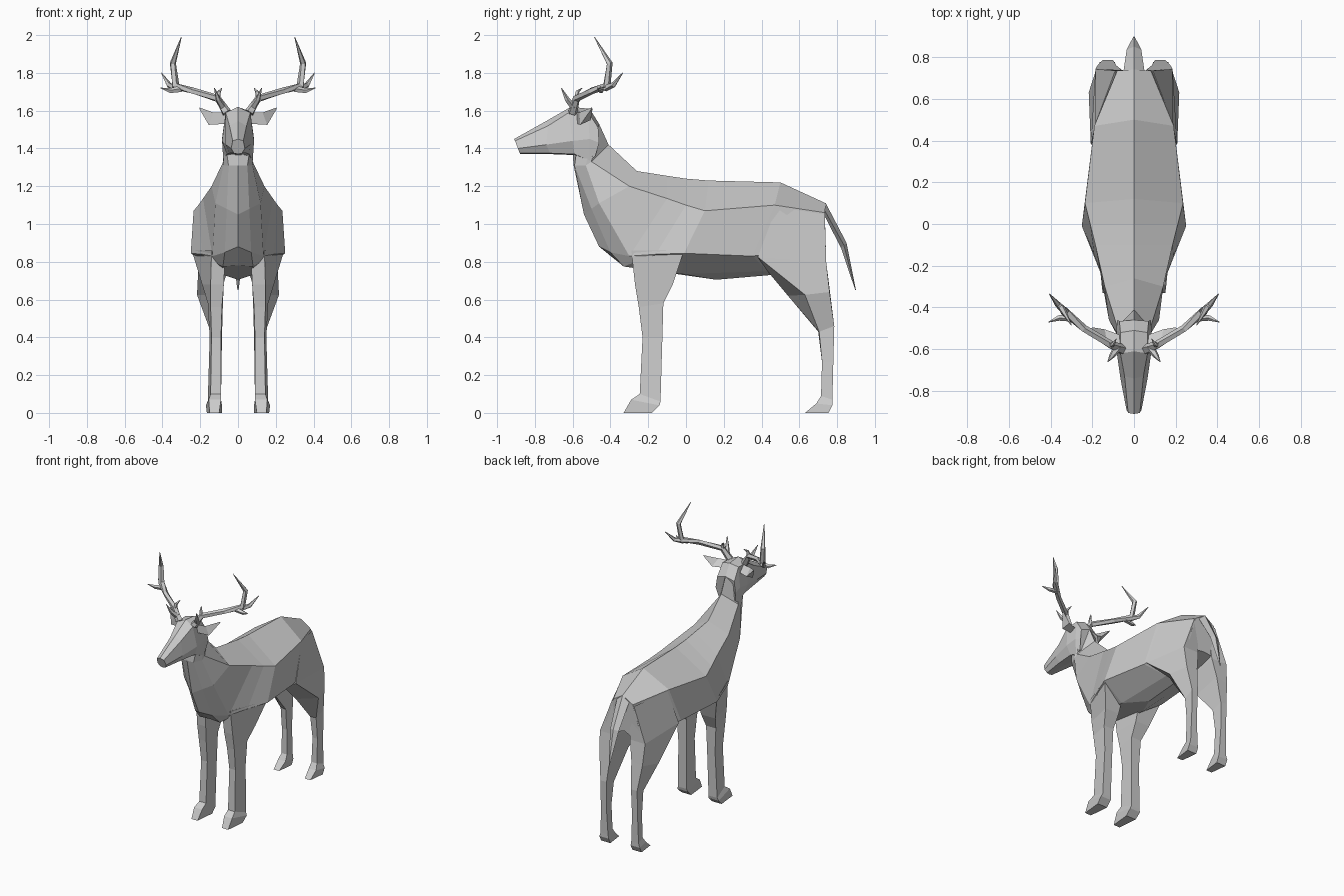
import bpy, bmesh
from mathutils import Vector
from math import cos, sin, tau


def loft(name, rings):
    """Skin a list of closed rings with flat faces and capped ends."""
    bm = bmesh.new()
    vs = [[bm.verts.new(p) for p in r] for r in rings]
    n = len(rings[0])
    for a, b in zip(vs, vs[1:]):
        for i in range(n):
            j = (i + 1) % n
            bm.faces.new((a[i], a[j], b[j], b[i]))
    bm.faces.new(vs[0])
    bm.faces.new(vs[-1])
    bmesh.ops.remove_doubles(bm, verts=bm.verts, dist=0.0005)
    bmesh.ops.recalc_face_normals(bm, faces=bm.faces)
    me = bpy.data.meshes.new(name)
    bm.to_mesh(me)
    bm.free()
    ob = bpy.data.objects.new(name, me)
    bpy.context.collection.objects.link(ob)
    return ob


def full(half):
    """Complete a half ring (top to bottom) by mirroring across x = 0."""
    return half + [(-x, y, z) for x, y, z in reversed(half[1:-1])]


def pair(name, rings):
    """A part plus its mirrored twin."""
    mod = loft(name, rings).modifiers.new("mirror", 'MIRROR')
    mod.use_axis = (True, False, False)


def tube(name, pts, radii, sides=5):
    """Tapered faceted tube along a path, with a mirrored twin."""
    pts = [Vector(p) for p in pts]
    rings = []
    for i, (p, r) in enumerate(zip(pts, radii)):
        d = (pts[min(i + 1, len(pts) - 1)] - pts[max(i - 1, 0)]).normalized()
        u = d.cross(Vector((0.3, 1, 0.1))).normalized()
        v = d.cross(u)
        rings.append([p + (u * cos(tau * k / sides) + v * sin(tau * k / sides)) * r
                      for k in range(sides)])
    pair(name, rings)


# Body and neck: spine, upper side, flank, keel, underside
body = [
    [(0, -.46, 1.53), (.07, -.48, 1.50), (.08, -.51, 1.42), (.06, -.58, 1.38), (0, -.60, 1.37)],
    [(0, -.41, 1.42), (.078, -.50, 1.33), (.077, -.53, 1.31), (.05, -.59, 1.31), (0, -.595, 1.31)],
    [(0, -.26, 1.28), (.14, -.30, 1.20), (.12, -.46, 1.11), (.06, -.50, 1.08), (0, -.54, 1.05)],
    [(0, -.10, 1.255), (.185, -.10, 1.135), (.135, -.30, .83), (.07, -.40, .85), (0, -.46, .88)],
    [(0, 0, 1.24), (.21, 0, 1.10), (.19, -.16, .84), (.08, -.33, .775), (0, -.33, .78)],
    [(0, .12, 1.23), (.235, .10, 1.07), (.25, -.01, .845), (.09, -.02, .735), (0, .16, .705)],
    [(0, .50, 1.22), (.19, .47, 1.10), (.205, .35, .83), (.08, .43, .75), (0, .45, .73)],
    [(0, .74, 1.11), (.08, .735, 1.06), (.14, .74, .88), (.07, .735, .82), (0, .72, .84)],
]
loft("body", [full(r) for r in body])

# Head: muzzle tip back to the nape
head = [
    [(0, -.91, 1.45), (.028, -.905, 1.44), (.036, -.89, 1.40), (.022, -.88, 1.375), (0, -.88, 1.37)],
    [(0, -.74, 1.545), (.045, -.73, 1.52), (.065, -.74, 1.42), (.045, -.72, 1.375), (0, -.72, 1.37)],
    [(0, -.61, 1.62), (.065, -.62, 1.59), (.085, -.60, 1.44), (.06, -.59, 1.37), (0, -.59, 1.365)],
    [(0, -.51, 1.61), (.065, -.52, 1.595), (.085, -.51, 1.45), (.078, -.51, 1.335), (0, -.56, 1.34)],
    [(0, -.46, 1.53), (.07, -.465, 1.51), (.08, -.46, 1.43), (.07, -.48, 1.36), (0, -.50, 1.36)],
]
loft("head", [full(r) for r in head])

# Ears
pair("ear", [
    [(.06, -.58, 1.59), (.07, -.575, 1.53), (.07, -.53, 1.55)],
    [(.13, -.565, 1.59), (.155, -.56, 1.525), (.14, -.505, 1.55)],
    [(.205, -.50, 1.617), (.205, -.50, 1.61), (.20, -.495, 1.61)],
])

# Antlers: main beam and its tines
tube("antler_beam", [(.06, -.60, 1.59), (.11, -.58, 1.665), (.24, -.50, 1.705), (.33, -.42, 1.73),
                     (.345, -.405, 1.85), (.30, -.485, 1.99)], [.026, .02, .018, .022, .017, .002])
tube("antler_brow_tine", [(.08, -.595, 1.62), (.105, -.63, 1.66), (.125, -.66, 1.72)], [.02, .014, .002])
tube("antler_inner_tine", [(.11, -.58, 1.66), (.10, -.575, 1.70), (.085, -.55, 1.72)], [.016, .01, .002])
tube("antler_rear_tine", [(.32, -.43, 1.72), (.365, -.385, 1.735), (.405, -.335, 1.80)], [.02, .015, .002])
tube("antler_side_tine", [(.30, -.45, 1.715), (.36, -.45, 1.705), (.41, -.47, 1.72)], [.018, .014, .002])

# Front legs: front outer, back outer, back inner, front inner
pair("front_leg", [
    [(.14, -.29, .86), (.245, -.01, .86), (.07, -.03, .80), (.07, -.28, .80)],
    [(.145, -.27, .68), (.19, -.07, .68), (.075, -.07, .68), (.075, -.27, .68)],
    [(.145, -.25, .56), (.16, -.12, .58), (.08, -.12, .58), (.085, -.25, .56)],
    [(.14, -.23, .40), (.15, -.125, .40), (.085, -.125, .40), (.09, -.23, .40)],
    [(.145, -.245, .10), (.16, -.135, .06), (.09, -.135, .06), (.09, -.245, .10)],
    [(.155, -.29, .07), (.17, -.14, .04), (.085, -.14, .04), (.09, -.29, .07)],
    [(.15, -.33, 0), (.165, -.18, 0), (.085, -.18, 0), (.10, -.33, 0)],
])

# Hind legs, same point order
pair("hind_leg", [
    [(.185, .48, 1.09), (.09, .735, 1.05), (.05, .72, .98), (.05, .50, .98)],
    [(.207, .38, .825), (.185, .742, .80), (.06, .74, .80), (.06, .44, .74)],
    [(.217, .63, .625), (.175, .76, .64), (.085, .76, .66), (.095, .54, .62)],
    [(.145, .705, .43), (.15, .785, .46), (.10, .785, .46), (.10, .70, .43)],
    [(.145, .72, .27), (.15, .78, .27), (.105, .78, .27), (.105, .72, .27)],
    [(.145, .715, .09), (.155, .775, .07), (.095, .775, .07), (.10, .715, .09)],
    [(.155, .69, .05), (.165, .775, .04), (.09, .775, .04), (.095, .69, .05)],
    [(.15, .63, 0), (.165, .755, 0), (.09, .755, 0), (.105, .63, 0)],
])

# Tail
loft("tail", [full(r) for r in [
    [(0, .74, 1.11), (.05, .735, 1.07), (0, .735, 1.04)],
    [(0, .85, .90), (.035, .835, .89), (0, .82, .875)],
    [(0, .90, .65), (.003, .898, .65), (0, .896, .65)],
]])
